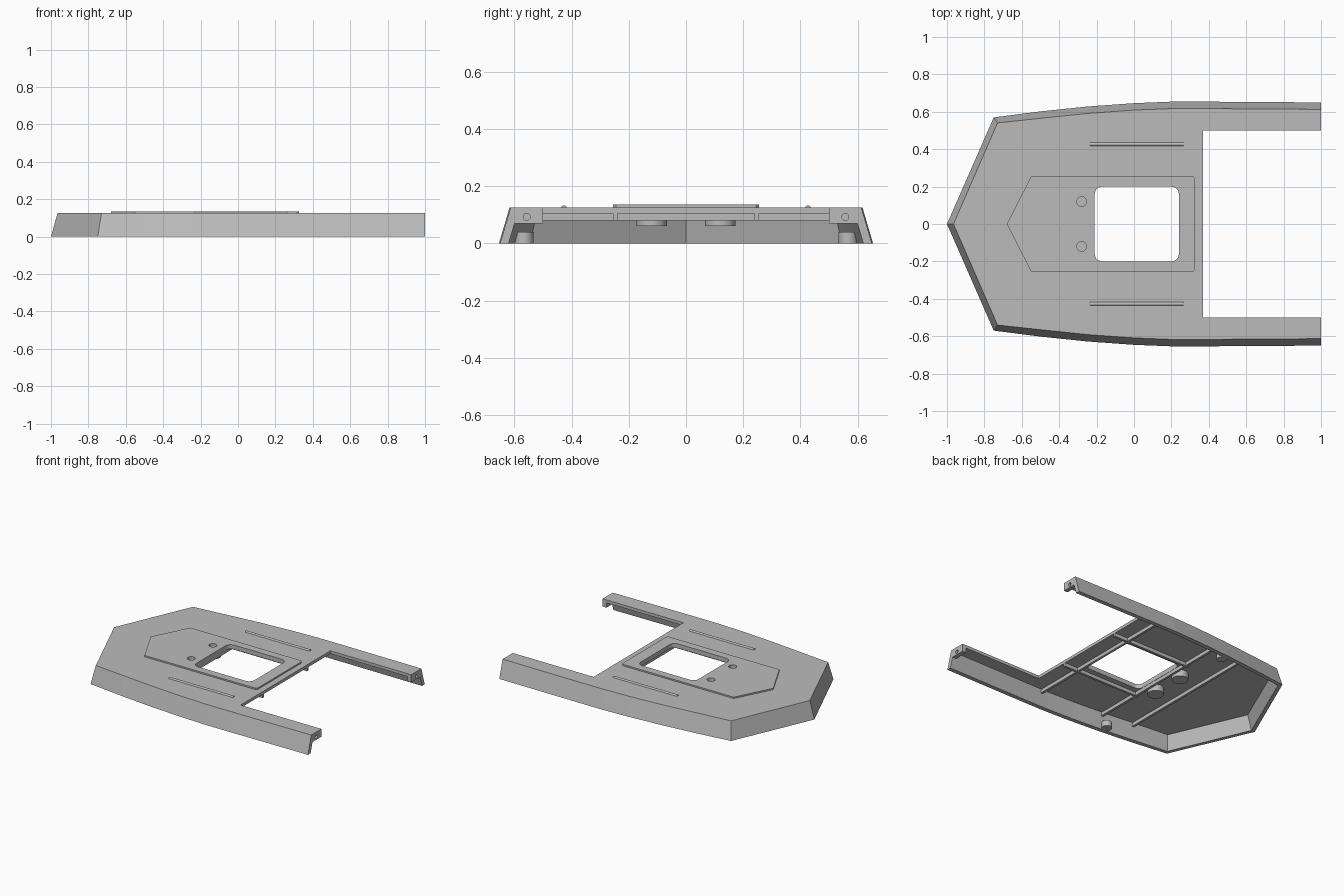
import bpy, bmesh, math
from mathutils import Matrix

cube = bpy.data.objects.get("Cube")
if cube:
    bpy.data.objects.remove(cube, do_unlink=True)

grey = bpy.data.materials.new("plain grey")
grey.use_nodes = True
COLOR = (0.5, 0.5, 0.5, 1)
grey.diffuse_color = COLOR
grey.node_tree.nodes["Principled BSDF"].inputs["Base Color"].default_value = COLOR

HEIGHT, DECK_LOW = 0.125, 0.104
WALL = 0.03


def finish(name, bm):
    bmesh.ops.recalc_face_normals(bm, faces=bm.faces)
    mesh = bpy.data.meshes.new(name)
    bm.to_mesh(mesh)
    bm.free()
    mesh.materials.append(grey)
    obj = bpy.data.objects.new(name, mesh)
    bpy.context.collection.objects.link(obj)
    return obj


def loft(name, low, high, z0, z1):
    """Closed solid between two matching outlines."""
    bm = bmesh.new()
    a = [bm.verts.new((x, y, z0)) for x, y in low]
    b = [bm.verts.new((x, y, z1)) for x, y in high]
    n = len(a)
    bm.faces.new(a)
    bm.faces.new(b)
    for i in range(n):
        j = (i + 1) % n
        bm.faces.new((a[i], a[j], b[j], b[i]))
    return finish(name, bm)


def box(name, x0, x1, y0, y1, z0, z1):
    pts = [(x0, y0), (x1, y0), (x1, y1), (x0, y1)]
    return loft(name, pts, pts, z0, z1)


def cylinder(name, center, radius, depth, axis="Z", sides=32):
    bm = bmesh.new()
    turn = Matrix.Rotation(math.pi / 2, 4, "Y") if axis == "X" else Matrix()
    bmesh.ops.create_cone(bm, cap_ends=True, segments=sides, radius1=radius, radius2=radius,
                          depth=depth, matrix=Matrix.Translation(center) @ turn)
    obj = finish(name, bm)
    for p in obj.data.polygons:
        p.use_smooth = len(p.vertices) == 4
    for e in obj.data.edges:
        u, v = (obj.data.vertices[i].co for i in e.vertices)
        e.use_edge_sharp = (u - v).length < depth * 0.99
    return obj


def cut(obj, cutter):
    """Subtract the cutter and bake the result."""
    mod = obj.modifiers.new("cut", "BOOLEAN")
    mod.operation, mod.solver, mod.object = "DIFFERENCE", "EXACT", cutter
    graph = bpy.context.evaluated_depsgraph_get()
    baked = bpy.data.meshes.new_from_object(obj.evaluated_get(graph))
    obj.modifiers.clear()
    obj.data = baked


def rounded(x0, x1, y0, y1, r, steps=6):
    pts = []
    corners = [(x1 - r, y1 - r), (x0 + r, y1 - r), (x0 + r, y0 + r), (x1 - r, y0 + r)]
    for k, (cx, cy) in enumerate(corners):
        for s in range(steps + 1):
            t = math.pi / 2 * (k + s / steps)
            pts.append((cx + r * math.cos(t), cy + r * math.sin(t)))
    return pts


# Hull outline: nose, shoulder, then a gently bowed flank
SIDE = [(-1, 0), (-0.75, 0.57), (-0.5, 0.602), (-0.25, 0.628), (0, 0.646),
        (0.2, 0.654), (0.4, 0.654), (1, 0.65)]


def outline(z, inset=0.0):
    d = 0.037 * z / HEIGHT + inset
    half = []
    for i, (x, y) in enumerate(SIDE):
        if i == 0:
            half.append((x + d * 0.95, 0))
        elif i == 1:
            half.append((x + d * 0.55, y - d * 0.8))
        else:
            half.append((x, y - d))
    return half[::-1] + [(x, -y) for x, y in half[1:]]


# Deck with the rear bay left open
bay = [(1, -0.5), (0.37, -0.5), (0.37, 0.5), (1, 0.5)]
deck = loft("deck", outline(DECK_LOW) + bay, outline(HEIGHT) + bay, DECK_LOW, HEIGHT)

# Sloping skirt swept round the outline
bm = bmesh.new()
section = [(0, 0), (DECK_LOW, 0), (DECK_LOW, WALL), (0, WALL)]
rails = [[bm.verts.new((x, y, z)) for x, y in outline(z, inset)] for z, inset in section]
for a, b in zip(rails, rails[1:] + rails[:1]):
    for i in range(len(a) - 1):
        bm.faces.new((a[i], a[i + 1], b[i + 1], b[i]))
for end in (0, -1):
    bm.faces.new([r[end] for r in rails])
finish("skirt", bm)

# Raised pad around the opening
pad_shape = [(-0.68, 0), (-0.55, -0.255), (0.315, -0.255), (0.325, -0.245),
             (0.325, 0.245), (0.315, 0.255), (-0.55, 0.255)]
pad = loft("raised_pad", pad_shape, pad_shape, HEIGHT, 0.135)
hole = rounded(-0.21, 0.24, -0.2, 0.2, 0.04)
cutters = [loft("opening_cutter", hole, hole, 0, 0.3)]
for y in (-0.12, 0.12):
    cutters.append(cylinder("socket_cutter", (-0.28, y, 0.175), 0.026, 0.2))
for target in (deck, pad):
    for c in cutters:
        cut(target, c)

# Cross ribs and lengthwise ribs below the deck
RIB_LOW = 0.08
for name, x, w in (("rear_rib", 0.26, 0.6), ("middle_rib", -0.22, 0.595), ("front_rib", -0.455, 0.57)):
    box(name, x - 0.008, x + 0.008, -w, w, RIB_LOW, DECK_LOW)

for side, s in (("left", 1), ("right", -1)):
    word = "back" if s > 0 else "front"
    y = 0.247 * s
    box(word + "_long_rib", -0.24, 0.37, y - 0.008, y + 0.008, RIB_LOW, DECK_LOW)
    # Socket cup under the pad
    cup = cylinder(word + "_socket_cup", (-0.28, 0.12 * s, 0.082), 0.053, 0.044)
    cut(cup, cutters[1 if s < 0 else 2])
    # Round rail on the deck
    cylinder(word + "_rail", (0.015, 0.427 * s, 0.123), 0.01, 0.5, "X", 16)
    # Foot beside the skirt
    cylinder(word + "_foot", (-0.25, 0.567 * s, 0.02), 0.033, 0.04)
    # Bored end plate on the arm
    lo, hi = sorted((0.5 * s, 0.605 * s))
    plate = box(word + "_end_plate", 0.97, 1, lo, hi, 0.07, DECK_LOW + 0.001)
    bore = cylinder("bore_cutter", (0.985, 0.557 * s, 0.092), 0.012, 0.1, "X", 20)
    cut(plate, bore)
    cutters.append(bore)

for c in cutters:
    bpy.data.objects.remove(c, do_unlink=True)
